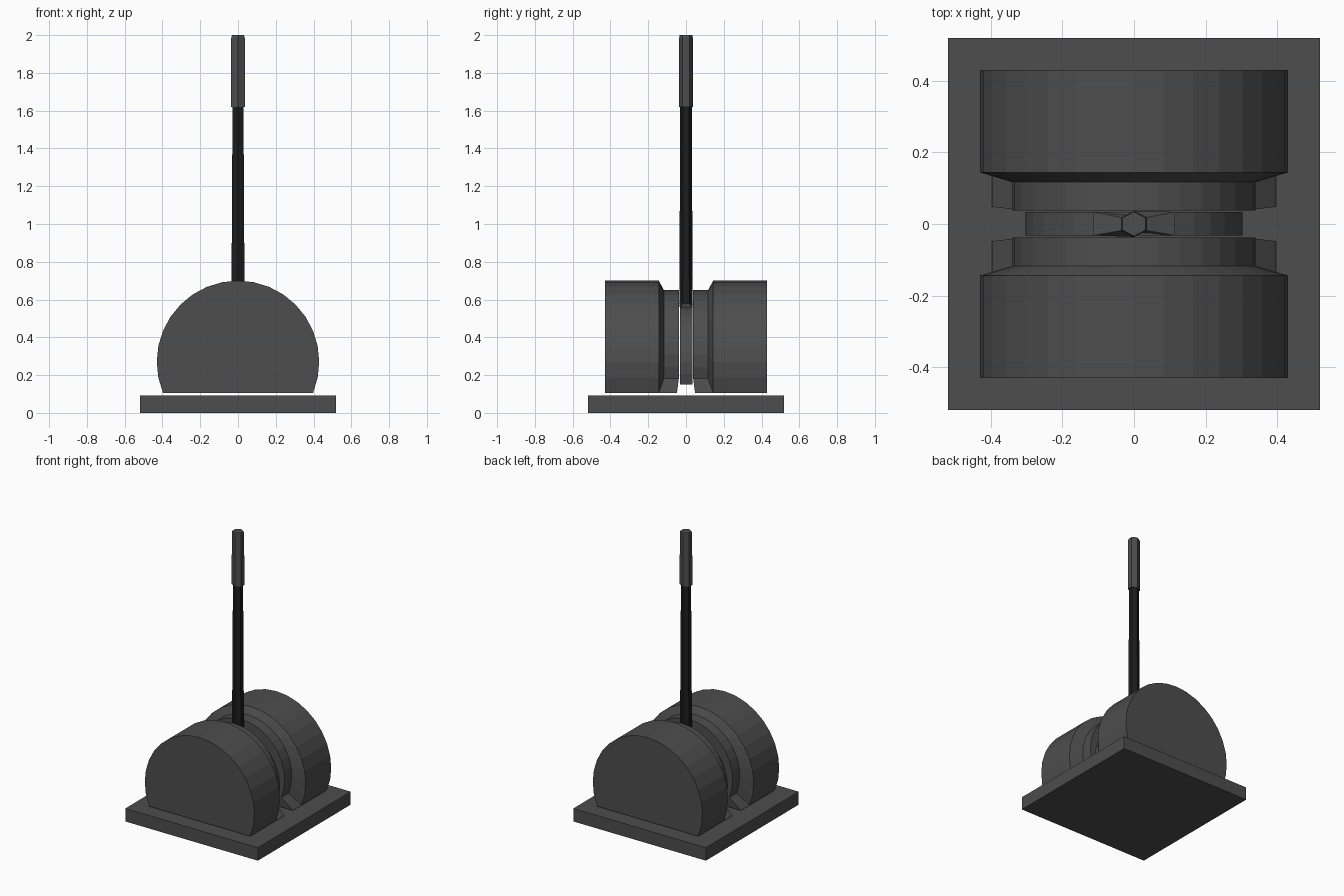
import bpy, bmesh, math

if "Cube" in bpy.data.objects:
    bpy.data.objects.remove(bpy.data.objects["Cube"])


def material(name, rgb):
    m = bpy.data.materials.new(name)
    m.diffuse_color = (*rgb, 1)
    m.use_nodes = True
    m.node_tree.nodes["Principled BSDF"].inputs["Base Color"].default_value = m.diffuse_color
    return m


GREY = material("dark grey", (0.075, 0.075, 0.075))
BLACK = material("black", (0.012, 0.012, 0.012))


def loft(name, rings, mat):
    """Skin a list of equally sized point rings and cap both ends."""
    bm = bmesh.new()
    vs = [[bm.verts.new(p) for p in r] for r in rings]
    n = len(rings[0])
    for a, b in zip(vs, vs[1:]):
        for i in range(n):
            j = (i + 1) % n
            bm.faces.new((a[i], a[j], b[j], b[i]))
    bm.faces.new(vs[0])
    bm.faces.new(vs[-1])
    bmesh.ops.recalc_face_normals(bm, faces=bm.faces[:])
    me = bpy.data.meshes.new(name)
    bm.to_mesh(me)
    bm.free()
    me.materials.append(mat)
    ob = bpy.data.objects.new(name, me)
    bpy.context.collection.objects.link(ob)
    return ob


def drum(y, s=1.0, c=0.0):
    """Flat-bottomed round profile at depth y, scaled by s about height c."""
    pts = []
    for i in range(21):
        a = math.radians(-22.5 + 11.25 * i)
        z = 0.27 + 0.43 * math.sin(a)
        pts.append((0.43 * s * math.cos(a), y, c + (z - c) * s))
    return pts


def rect(x, y0, y1, z):
    return [(-x, y0, z), (x, y0, z), (x, y1, z), (-x, y1, z)]


def hexagon(rx, ry, z):
    """Hexagon with points toward +y and -y."""
    return [(rx * x, ry * y, z) for x, y in
            ((1, -.5), (1, .5), (0, 1), (-1, .5), (-1, -.5), (0, -1))]


# Base plate
loft("base_plate", [rect(0.52, -0.52, 0.52, 0), rect(0.52, -0.52, 0.52, 0.092)], GREY)

# Two housing halves with stepped inner collars and sloping feet
for side, k in (("front", -1), ("back", 1)):
    loft(side + "_housing", [drum(k * 0.43), drum(k * 0.144),
                             drum(k * 0.117, 0.79, 0.462),
                             drum(k * 0.038, 0.79, 0.462)], GREY)
    loft(side + "_foot", [rect(0.397, k * 0.048, k * 0.146, 0.1055),
                          rect(0.314, k * 0.038, k * 0.118, 0.181)], GREY)

# Central pivot disc
loft("pivot_disc", [drum(-0.032, 0.706, 0.258), drum(0.034, 0.706, 0.258)], GREY)

# Flare where the lever leaves the disc
flare = [(x, y, 0.555) for x, y in ((.115, -.032), (.115, .034), (0, .034),
                                    (-.115, .034), (-.115, -.032), (0, -.032))]
loft("lever_root", [flare, hexagon(0.035, 0.036, 0.578)], GREY)

# Lever shaft and grip
loft("lever_shaft", [hexagon(0.035, 0.035, 0.56), hexagon(0.029, 0.031, 1.625)], BLACK)
loft("lever_grip", [hexagon(0.037, 0.036, 1.62), hexagon(0.036, 0.036, 1.985),
                    hexagon(0.032, 0.034, 2.0)], GREY)
